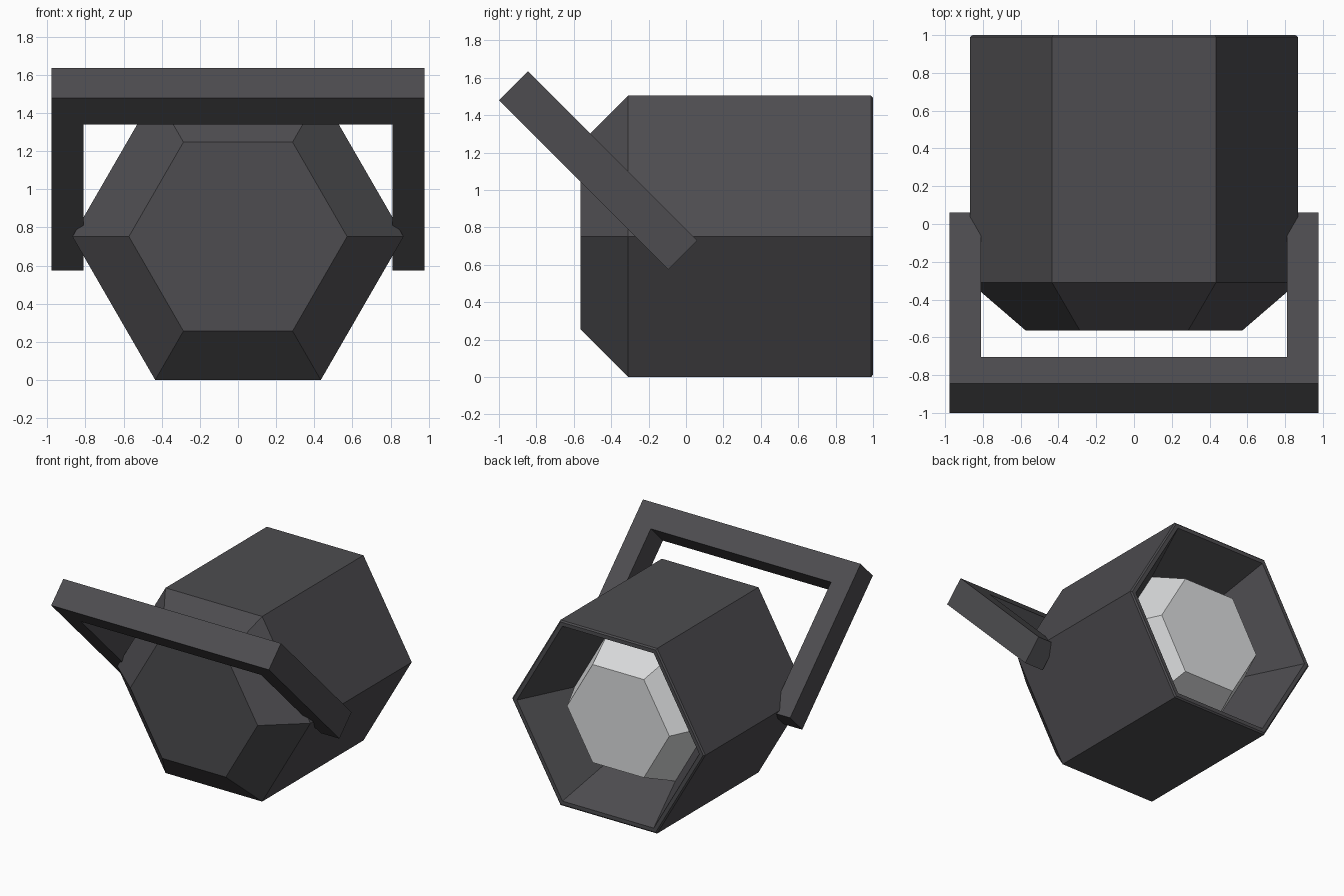
import bpy, bmesh, math
from mathutils import Matrix

if "Cube" in bpy.data.objects:
    bpy.data.objects.remove(bpy.data.objects["Cube"])

def material(name, color):
    m = bpy.data.materials.new(name)
    m.diffuse_color = (*color, 1)
    m.use_nodes = True
    m.node_tree.nodes["Principled BSDF"].inputs["Base Color"].default_value = m.diffuse_color
    return m

dark = material("dark_grey", (0.075, 0.073, 0.08))
pale = material("pale_grey", (0.72, 0.73, 0.74))
AXIS_Z = 0.752

def finish(name, bm, mat):
    bmesh.ops.recalc_face_normals(bm, faces=bm.faces)
    me = bpy.data.meshes.new(name)
    bm.to_mesh(me)
    bm.free()
    me.materials.append(mat)
    ob = bpy.data.objects.new(name, me)
    bpy.context.collection.objects.link(ob)
    return ob

def hex_lathe(name, profile, mat):
    """Closed hexagonal solid along y from (radius, y) rings."""
    bm = bmesh.new()
    rings = [[bm.verts.new((r * math.cos(i * math.pi / 3), y,
                            AXIS_Z + r * math.sin(i * math.pi / 3)))
              for i in range(6)] for r, y in profile]
    for a, b in zip(rings, rings[1:]):
        for i in range(6):
            j = (i + 1) % 6
            bm.faces.new((a[i], a[j], b[j], b[i]))
    bm.faces.new(rings[0])
    bm.faces.new(rings[-1])
    return finish(name, bm, mat)

# Housing: tapered front, straight barrel, thin rim and funnel-shaped recess
hex_lathe("lamp_housing", [(0.572, -0.565), (0.868, -0.31), (0.868, 0.99),
                           (0.855, 1.0), (0.82, 1.0), (0.57, 0.50)], dark)

# Lens: convex frustum rising out of the recess
hex_lathe("lens", [(0.65, 0.47), (0.46, 0.87)], pale)

# Handle: U-shaped profile extruded, then tilted 45 degrees forward
outline = [(-0.978, 0), (-0.978, 1.28), (0.978, 1.28), (0.978, 0),
           (0.81, 0), (0.81, 1.082), (-0.81, 1.082), (-0.81, 0)]
bm = bmesh.new()
face = bm.faces.new([bm.verts.new((x, -0.11, z)) for x, z in outline])
ext = bmesh.ops.extrude_face_region(bm, geom=[face])
bmesh.ops.translate(bm, vec=(0, 0.22, 0),
                    verts=[v for v in ext["geom"] if isinstance(v, bmesh.types.BMVert)])
bm.transform(Matrix.Translation((0, -0.0175, 0.6525)) @ Matrix.Rotation(math.radians(45), 4, 'X'))
finish("handle", bm, dark)
